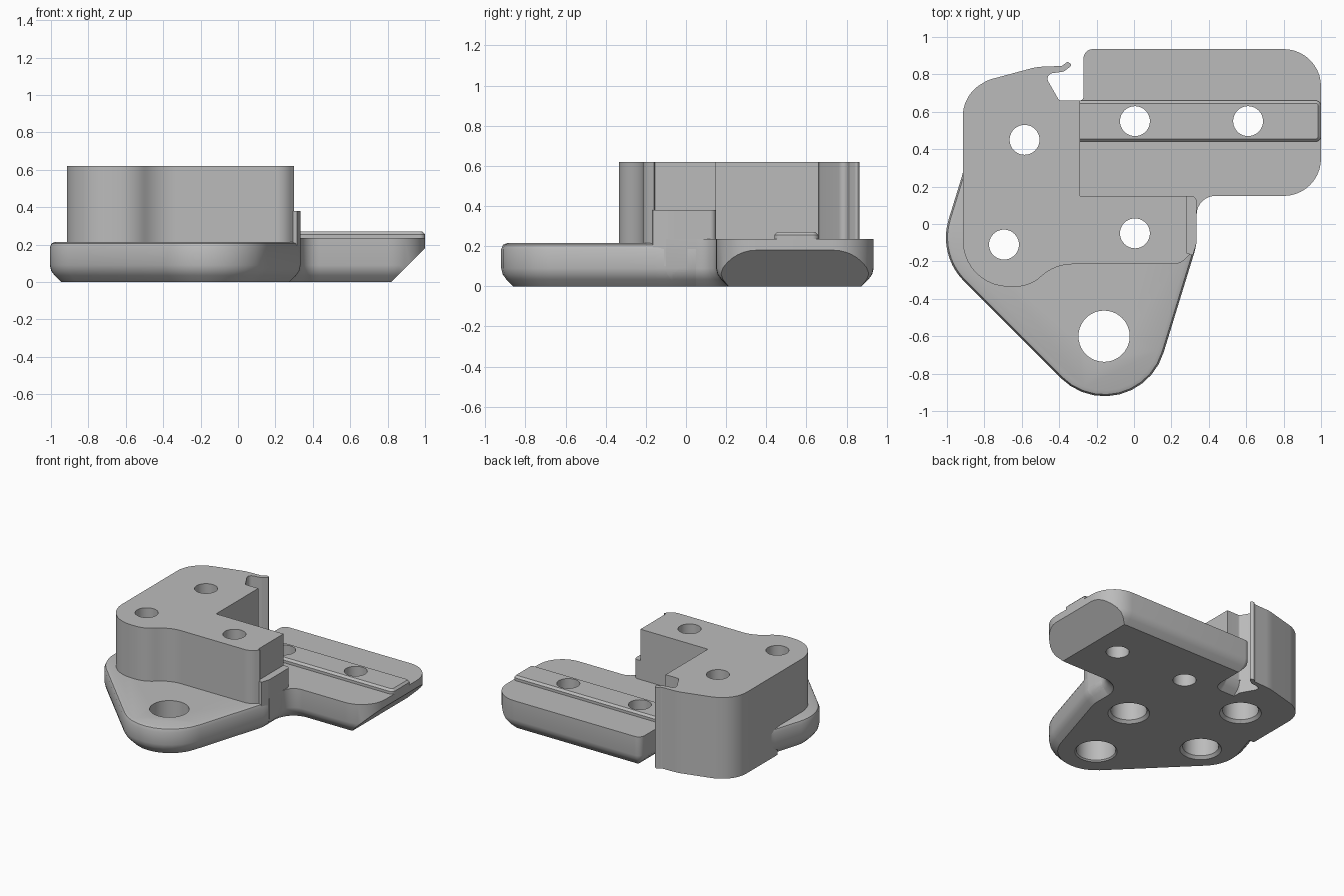
import bpy, bmesh
from math import tan
from mathutils import Vector

if "Cube" in bpy.data.objects:
    bpy.data.objects.remove(bpy.data.objects["Cube"])

grey = bpy.data.materials.new("plain grey")
grey.use_nodes = True
COLOUR = (0.5, 0.5, 0.5, 1)
grey.diffuse_color = COLOUR
grey.node_tree.nodes["Principled BSDF"].inputs["Base Color"].default_value = COLOUR


def outline(corners, inset=0.0, steps=10):
    """Inset a counter-clockwise polygon of (x, y, radius) and fillet its corners."""
    pts = [Vector(c[:2]) for c in corners]
    n = len(pts)
    loop = []
    for i, (x, y, r) in enumerate(corners):
        a = (pts[i] - pts[i - 1]).normalized()
        b = (pts[(i + 1) % n] - pts[i]).normalized()
        na, nb = Vector((-a.y, a.x)), Vector((-b.y, b.x))
        p = pts[i] + (na + nb) * inset / (1 + na.dot(nb))
        if r == 0:
            loop.append(p)
            continue
        turn = b.angle_signed(a)
        side = 1 if a.cross(b) > 0 else -1
        r = max(r - side * inset, 0.001)
        start = p - a * r * tan(abs(turn) / 2)
        centre = start + na * r * side
        spoke = start - centre
        for k in range(steps + 1):
            angle = abs(turn) * side * k / steps
            cross = Vector((-spoke.y, spoke.x))
            # rotate the spoke around the fillet centre
            loop.append(centre + rotate(spoke, cross, angle))
    return loop


def rotate(u, v, angle):
    from math import cos, sin
    return u * cos(angle) + v * sin(angle)


def add_prism(bm, corners, rings):
    """Stack outlines given as (height, inset) and cap both ends."""
    loops = []
    for z, inset in rings:
        loops.append([bm.verts.new((p.x, p.y, z)) for p in outline(corners, inset)])
    for low, high in zip(loops, loops[1:]):
        for i in range(len(low)):
            j = (i + 1) % len(low)
            bm.faces.new((low[i], low[j], high[j], high[i]))
    bm.faces.new(loops[0][::-1])
    bm.faces.new(loops[-1])


def finish(name, bm):
    bmesh.ops.remove_doubles(bm, verts=bm.verts[:], dist=1e-5)
    bmesh.ops.recalc_face_normals(bm, faces=bm.faces[:])
    mesh = bpy.data.meshes.new(name)
    bm.to_mesh(mesh)
    bm.free()
    mesh.materials.append(grey)
    obj = bpy.data.objects.new(name, mesh)
    bpy.context.collection.objects.link(obj)
    return obj


def part(name, corners, rings):
    bm = bmesh.new()
    add_prism(bm, corners, rings)
    return finish(name, bm)


SOFT_BOTTOM = [(0, 0.06), (0.035, 0.025), (0.06, 0.007), (0.09, 0)]

# Triangular flange with rounded corners
flange = part("flange", [
    (-1.05, -0.165, 0.33), (-0.003, -1.212, 0.33), (0.335, -0.112, 0.3),
    (0.335, 0.08, 0), (0.2, 0.4, 0), (-0.905, 0.4, 0), (-0.912, 0.28, 0.3),
], SOFT_BOTTOM + [(0.185, 0), (0.207, 0.009), (0.215, 0.03)])

# Arm plate, with its end sloped underneath
bm = bmesh.new()
add_prism(bm, [
    (-0.27, 0.935, 0.05), (-0.27, 0.66, 0.02), (-0.6, 0.66, 0), (-0.6, -0.1, 0),
    (0.335, -0.1, 0), (0.335, 0.15, 0.1), (1, 0.15, 0.2), (1, 0.935, 0.2),
], SOFT_BOTTOM + [(0.235, 0)])
bmesh.ops.remove_doubles(bm, verts=bm.verts[:], dist=1e-5)
bmesh.ops.bisect_plane(bm, geom=bm.verts[:] + bm.edges[:] + bm.faces[:],
                       plane_co=(0.82, 0, 0), plane_no=(1, 0, -1), clear_outer=True)
bmesh.ops.holes_fill(bm, edges=[e for e in bm.edges if e.is_boundary], sides=0)
arm = finish("arm_plate", bm)

# Raised block with the hooked lip at the back
BLOCK = [
    (-0.29, 0.15, 0), (-0.29, 0.66, 0), (-0.4, 0.66, 0.02), (-0.48, 0.8, 0.03),
    (-0.375, 0.815, 0.03), (-0.33, 0.85, 0.01), (-0.355, 0.868, 0.01),
    (-0.385, 0.845, 0.02), (-0.52, 0.84, 0.3), (-0.78, 0.77, 0.2),
    (-0.915, 0.69, 0.2), (-0.915, -0.335, 0.245), (-0.56, -0.335, 0.2),
    (-0.42, -0.215, 0.25), (0.25, -0.215, 0.1), (0.3, -0.16, 0),
    (0.28, -0.155, 0), (0.28, 0.15, 0),
]
block = part("raised_block", BLOCK, [(0.1, 0), (0.62, 0)])
foot = part("block_foot", BLOCK[2:11] + [(-0.915, 0.2, 0), (-0.4, 0.2, 0)],
            [(0, 0), (0.1, 0)])

# Low step beside the block
step = part("side_step", [
    (0.26, -0.17, 0), (0.315, -0.165, 0), (0.335, -0.1, 0.1),
    (0.335, 0.15, 0.03), (0.26, 0.15, 0),
], [(0.1, 0), (0.38, 0)])

# Guide rail along the arm
rail = part("guide_rail", [
    (-0.32, 0.44, 0), (1, 0.44, 0.03), (1, 0.66, 0.03), (-0.32, 0.66, 0),
], [(0.2, 0), (0.255, 0), (0.27, 0.015)])

# Bolt holes: plain in the arm, counterbored in the block, wide in the flange
PLAIN = [(-0.1, 0), (0.8, 0)]
COUNTERBORE = [(-0.02, -0.085), (0.02, -0.045), (0.38, -0.045), (0.38, 0), (0.8, 0)]
CHAMFERED = [(-0.02, -0.03), (0.01, 0), (0.8, 0)]
bm = bmesh.new()
for x, y, r, rings in (
    (0.005, 0.55, 0.08, PLAIN), (0.61, 0.55, 0.08, PLAIN),
    (-0.585, 0.45, 0.08, COUNTERBORE), (-0.695, -0.11, 0.08, COUNTERBORE),
    (0.005, -0.05, 0.08, COUNTERBORE), (-0.16, -0.6, 0.137, CHAMFERED),
):
    square = [(x + sx * r, y + sy * r, r)
              for sx, sy in ((-1, -1), (1, -1), (1, 1), (-1, 1))]
    add_prism(bm, square, rings)
cutter = finish("hole_cutter", bm)
cutter.hide_render = True

for obj in (flange, arm, block, foot, step, rail):
    cut = obj.modifiers.new("holes", 'BOOLEAN')
    cut.operation = 'DIFFERENCE'
    cut.solver = 'EXACT'
    cut.object = cutter
    bpy.ops.object.select_all(action='DESELECT')
    obj.select_set(True)
    bpy.context.view_layer.objects.active = obj
    bpy.ops.object.modifier_apply(modifier=cut.name)
    bpy.ops.object.shade_smooth_by_angle(angle=0.55)
bpy.data.objects.remove(cutter)
